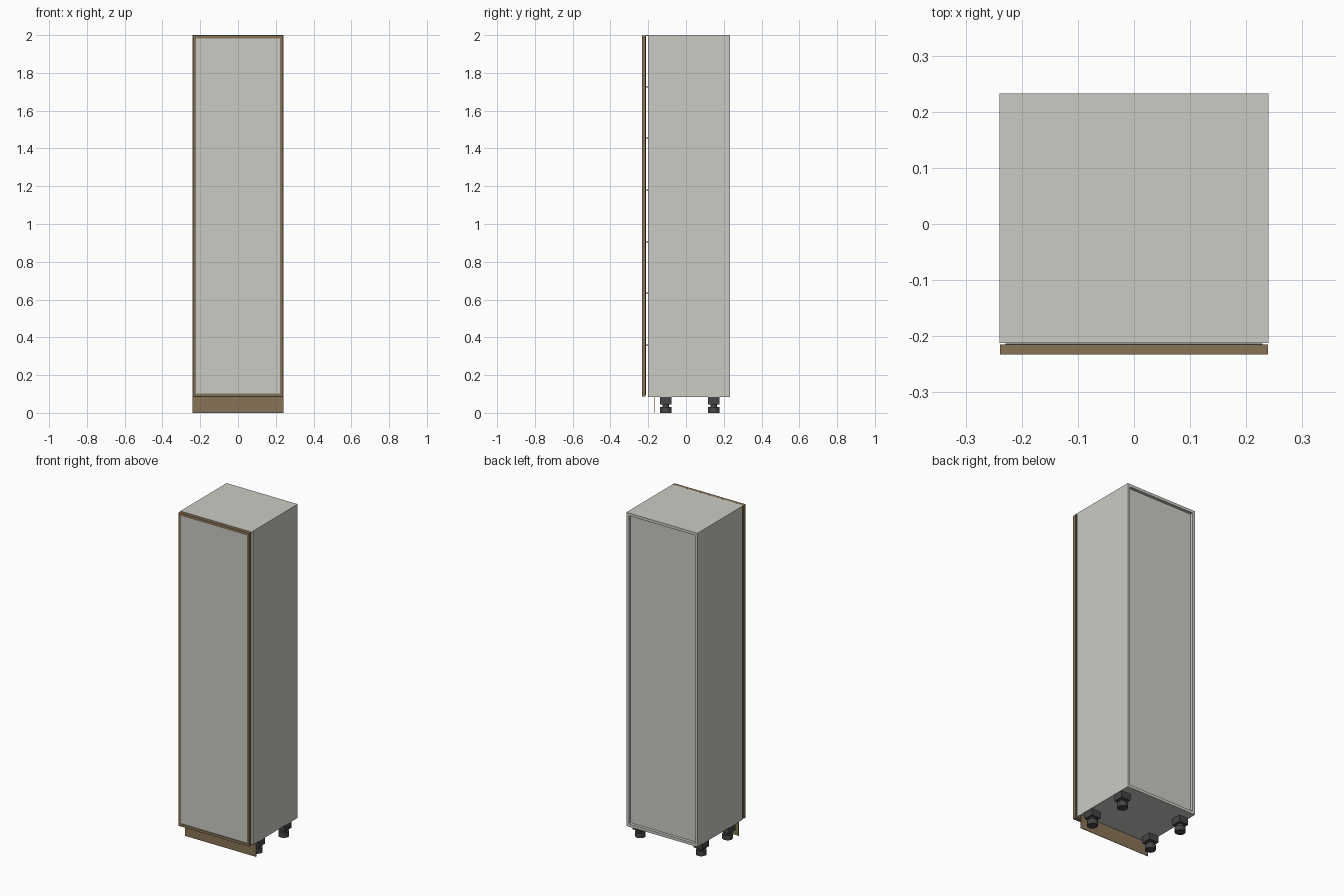
import bpy, bmesh, math

if "Cube" in bpy.data.objects:
    bpy.data.objects.remove(bpy.data.objects["Cube"])


def material(name, rgb):
    m = bpy.data.materials.new(name)
    m.diffuse_color = (*rgb, 1)
    m.use_nodes = True
    m.node_tree.nodes["Principled BSDF"].inputs["Base Color"].default_value = m.diffuse_color
    return m


GREY = material("light_grey_laminate", (0.60, 0.60, 0.56))
WOOD = material("brown_wood", (0.25, 0.175, 0.095))
DARK = material("dark_plastic", (0.06, 0.06, 0.06))


def finish(name, bm, mat):
    bmesh.ops.recalc_face_normals(bm, faces=bm.faces)
    me = bpy.data.meshes.new(name)
    bm.to_mesh(me)
    bm.free()
    me.materials.append(mat)
    ob = bpy.data.objects.new(name, me)
    bpy.context.collection.objects.link(ob)
    return ob


def box_into(bm, x, y, z):
    vs = bmesh.ops.create_cube(bm, size=1)["verts"]
    for v in vs:
        for i, (a, b) in enumerate((x, y, z)):
            v.co[i] = (a + b) / 2 + v.co[i] * (b - a)


def box(name, x, y, z, mat):
    bm = bmesh.new()
    box_into(bm, x, y, z)
    return finish(name, bm, mat)


W, BACK, Z0, Z1, T = 0.24, 0.233, 0.085, 2.0, 0.017
SIDE_F, SHELF_F = -0.20, -0.2125

# Carcass: sides, top, bottom and recessed back
for s, n in ((-1, "left"), (1, "right")):
    box(n + "_side", sorted((s * W, s * (W - T))), (SIDE_F, BACK), (Z0, Z1 - 0.004), GREY)
box("top_panel", (-W + T, W - T), (SIDE_F, BACK), (Z1 - T, Z1 - 0.004), GREY)
box("top_cover", (-W, W), (SHELF_F, BACK), (Z1 - 0.004, Z1), GREY)
box("bottom_panel", (-W + T, W - T), (SIDE_F, BACK), (Z0, Z0 + T), GREY)
box("back_panel", (-W + T, W - T), (BACK - 0.026, BACK - 0.018), (Z0 + T, Z1 - T), GREY)

# Shelves, just reaching the gap behind the door
for i in range(1, 7):
    z = Z0 + (Z1 - Z0) * i / 7
    box(f"shelf_{i}", (-W + T, W - T), (SHELF_F, BACK - 0.026), (z - 0.004, z + 0.004), GREY)

# Door: wooden frame, grey panel and thin dark seal
DY = (-0.233, -0.2145)
DW, FW = 0.239, 0.016
bm = bmesh.new()
for s in (-1, 1):
    box_into(bm, sorted((s * DW, s * (DW - FW))), DY, (Z0 + 0.001, Z1 - 0.001))
for z in (Z0 + 0.001, Z1 - 0.001 - FW):
    box_into(bm, (-DW + FW, DW - FW), DY, (z, z + FW))
finish("door_frame", bm, WOOD)
box("door_panel", (-DW + FW, DW - FW), (-0.229, -0.217), (Z0 + FW, Z1 - FW), GREY)
box("door_back", (-DW + FW, DW - FW), (-0.217, -0.2145), (Z0 + FW, Z1 - FW), WOOD)
box("door_seal", (-0.229, 0.229), (-0.2145, -0.2128), (Z0 + 0.01, Z1 - 0.006), DARK)

# Plinth board
box("plinth", (-W, W), (-0.169, -0.166), (0, Z0 - 0.001), WOOD)

# Adjustable feet: square socket, narrow neck, round pad
for x in (-0.206, 0.206):
    for y in (-0.107, 0.147):
        bm = bmesh.new()
        box_into(bm, (x - 0.031, x + 0.031), (y - 0.031, y + 0.031), (0.045, Z0))
        for r, a, b in ((0.018, 0.028, 0.046), (0.03, 0.0, 0.03)):
            vs = bmesh.ops.create_cone(bm, cap_ends=True, segments=16,
                                       radius1=r, radius2=r, depth=b - a)["verts"]
            bmesh.ops.translate(bm, verts=vs, vec=(x, y, (a + b) / 2))
        finish("foot", bm, DARK)
